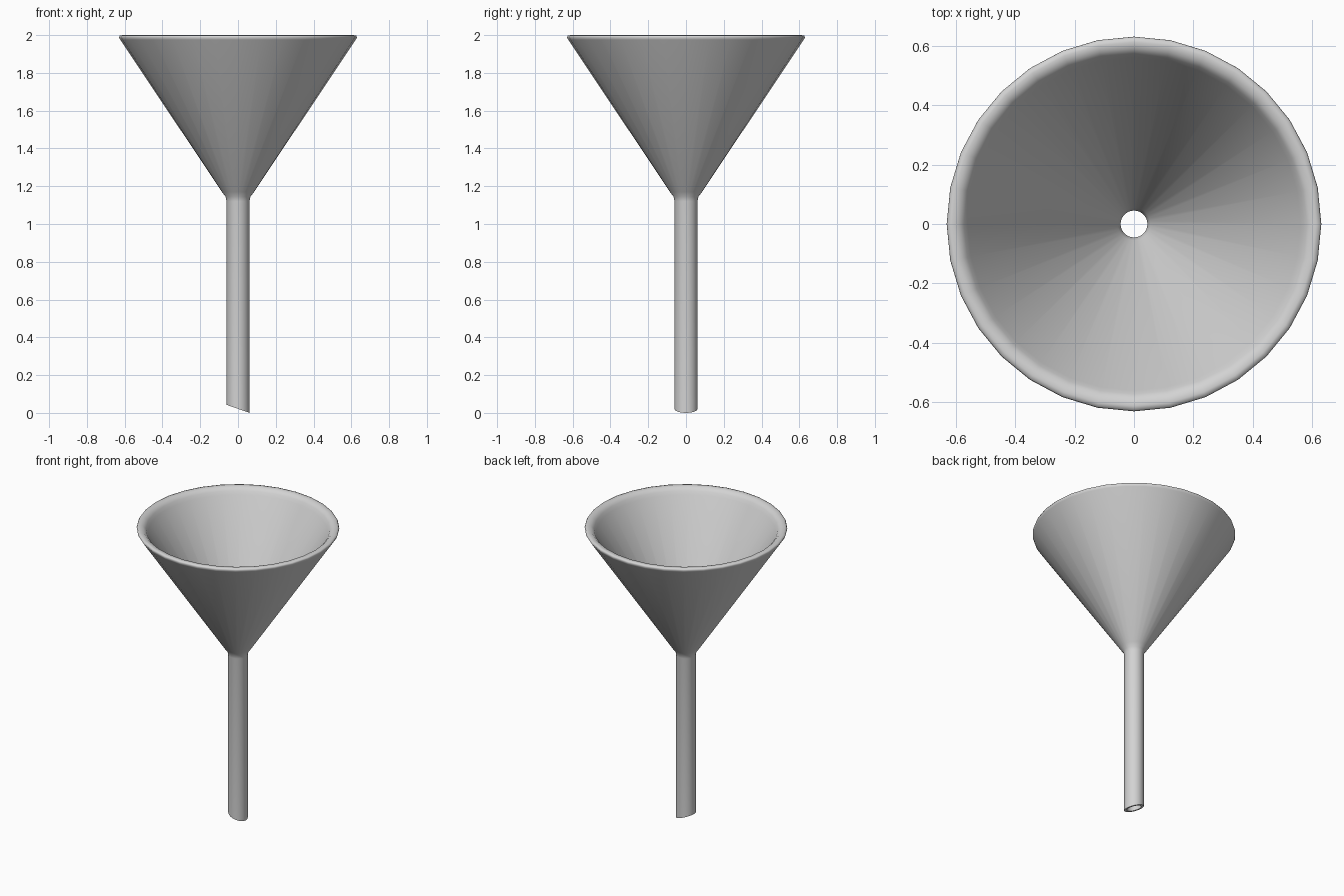
import bpy, bmesh, math

cube = bpy.data.objects.get("Cube")
if cube:
    bpy.data.objects.remove(cube, do_unlink=True)

SIDES = 32

# Single grey material
grey = bpy.data.materials.new("light_grey")
grey.use_nodes = True
colour = (0.65, 0.65, 0.65, 1)
grey.diffuse_color = colour
grey.node_tree.nodes["Principled BSDF"].inputs["Base Color"].default_value = colour


def lathe(name, profile, material):
    """Revolve a closed (radius, height) loop around the z axis."""
    bm = bmesh.new()
    rings = []
    for i in range(SIDES):
        a = math.tau * i / SIDES
        rings.append([bm.verts.new((r * math.cos(a), r * math.sin(a), z))
                      for r, z in profile])
    n = len(profile)
    for i in range(SIDES):
        a, b = rings[i], rings[(i + 1) % SIDES]
        for j in range(n):
            k = (j + 1) % n
            bm.faces.new((a[j], b[j], b[k], a[k]))
    # Slanted spout tip, lowest on the left
    for v in bm.verts:
        if v.co.z < 0.1:
            v.co.z = 0.0215 - 0.35 * v.co.x
    bmesh.ops.recalc_face_normals(bm, faces=bm.faces)
    mesh = bpy.data.meshes.new(name)
    bm.to_mesh(mesh)
    bm.free()
    mesh.materials.append(material)
    obj = bpy.data.objects.new(name, mesh)
    bpy.context.collection.objects.link(obj)
    return obj


# Outer wall upwards, rounded rim, then inner wall down to the spout tip
outer = [(0.061, 0), (0.061, 1.12), (0.066, 1.145), (0.085, 1.17), (0.623, 1.975)]
rim = [(0.63, 1.988), (0.626, 1.997), (0.612, 2.0), (0.59, 1.996), (0.572, 1.978)]
inner = [(0.56, 1.955), (0.055, 1.175), (0.045, 1.145), (0.045, 0)]
funnel = lathe("funnel", outer + rim + inner, grey)

bpy.ops.object.select_all(action="DESELECT")
funnel.select_set(True)
bpy.context.view_layer.objects.active = funnel
bpy.ops.object.shade_smooth_by_angle(angle=math.radians(55))
